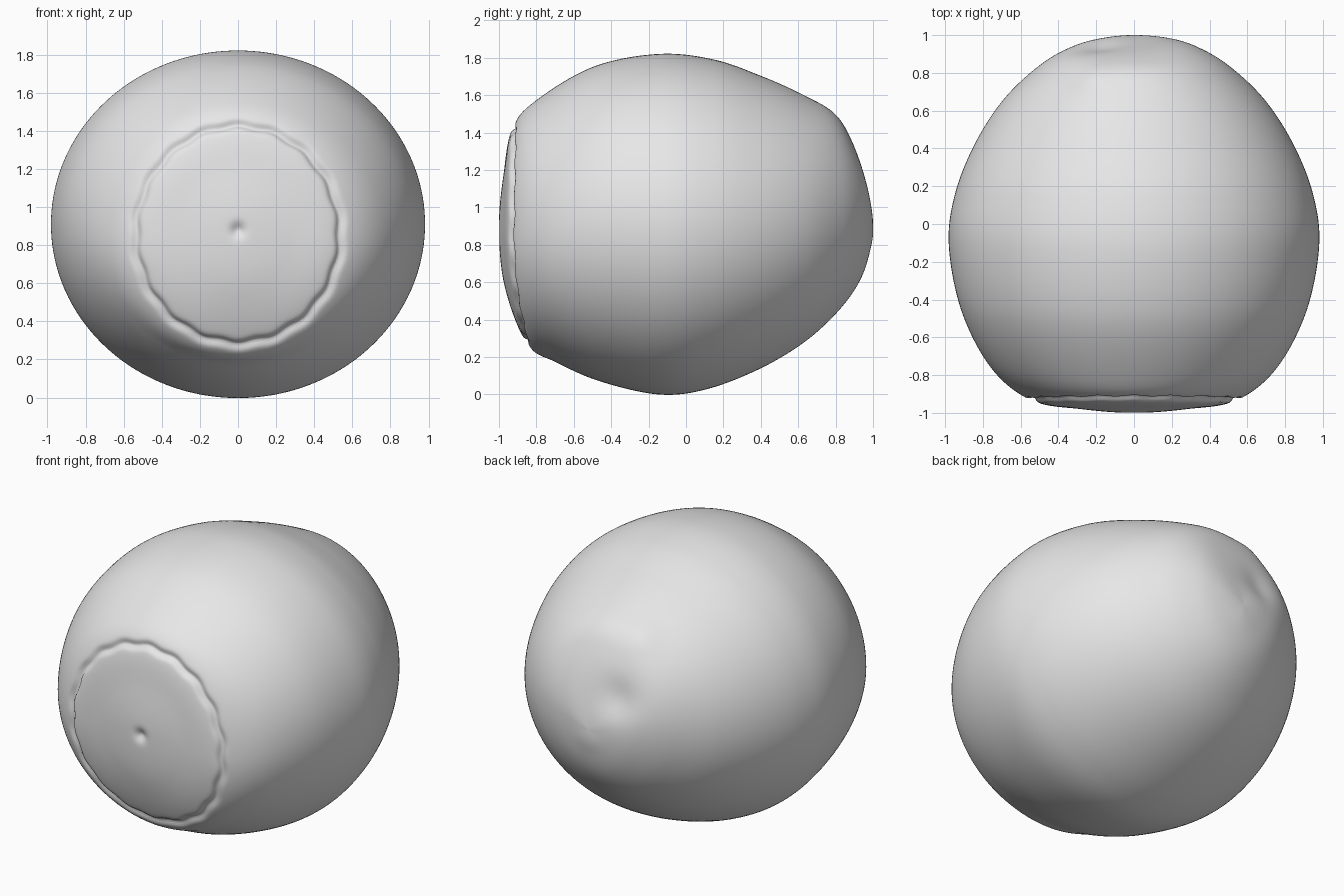
import bpy, bmesh, math
from mathutils import Vector

old = bpy.data.objects.get("Cube")
if old:
    bpy.data.objects.remove(old, do_unlink=True)

grey = bpy.data.materials.new("plain grey")
grey.use_nodes = True
grey.diffuse_color = (0.8, 0.8, 0.8, 1)
grey.node_tree.nodes["Principled BSDF"].inputs["Base Color"].default_value = (0.8, 0.8, 0.8, 1)

# Cross-sections from front to back:
# side y, half width, top y, top z, bottom y, bottom z
SECTIONS = [
    (-1.00, 0.00, -1.00, 0.90, -1.00, 0.90),
    (-0.98, 0.28, -0.975, 1.18, -0.97, 0.58),
    (-0.935, 0.54, -0.93, 1.42, -0.85, 0.27),
    (-0.77, 0.75, -0.81, 1.565, -0.69, 0.17),
    (-0.47, 0.91, -0.50, 1.75, -0.46, 0.07),
    (-0.12, 0.98, -0.15, 1.82, -0.15, 0.00),
    (0.15, 0.95, 0.15, 1.79, 0.10, 0.025),
    (0.42, 0.845, 0.42, 1.695, 0.38, 0.13),
    (0.66, 0.69, 0.64, 1.595, 0.62, 0.27),
    (0.84, 0.50, 0.79, 1.505, 0.80, 0.43),
    (0.94, 0.33, 0.875, 1.38, 0.92, 0.59),
    (0.985, 0.18, 0.95, 1.18, 0.98, 0.75),
    (1.00, 0.00, 1.00, 0.92, 1.00, 0.92),
]
SEGMENTS, STEPS = 160, 20


def mirrored(s):
    """Section on the far side of a pole, so the ends round over smoothly."""
    return (s[0], -s[1], s[4], s[5], s[2], s[3])


def spline(a, b, c, d, t):
    return [0.5 * (2 * q + (r - p) * t + (2 * p - 5 * q + 4 * r - s) * t * t
                   + (3 * q - p - 3 * r + s) * t ** 3) for p, q, r, s in zip(a, b, c, d)]


def bump(distance, width):
    return math.exp(-(distance / width) ** 2)


def ring(bm, sec):
    ym, w, yt, zt, yb, zb = sec
    verts = []
    for i in range(SEGMENTS):
        a = math.tau * i / SEGMENTS
        c, s = math.cos(a), math.sin(a)
        y = ym * s * s + (yt if c > 0 else yb) * c * c
        verts.append(bm.verts.new((w * s, y, (zt + zb) / 2 + c * (zt - zb) / 2)))
    return verts


# Loft the body
bm = bmesh.new()
pts = [mirrored(SECTIONS[1])] + SECTIONS + [mirrored(SECTIONS[-2])]
secs = [spline(*pts[k:k + 4], j / STEPS) for k in range(len(pts) - 3) for j in range(STEPS)]
rings = [ring(bm, s) for s in secs[1:]]
for r0, r1 in zip(rings, rings[1:]):
    for i in range(SEGMENTS):
        n = (i + 1) % SEGMENTS
        bm.faces.new((r0[i], r0[n], r1[n], r1[i]))
for r, y, z in ((rings[0], -1, 0.90), (rings[-1], 1, 0.92)):
    pole = bm.verts.new((0, y, z))
    for i in range(SEGMENTS):
        bm.faces.new((r[i], r[(i + 1) % SEGMENTS], pole))
bmesh.ops.recalc_face_normals(bm, faces=bm.faces)
bm.normal_update()

# Scalloped groove and centre dimple on the front, dent and ridge on the back
moves = []
for v in bm.verts:
    p, depth = v.co, 0.0
    if p.y < -0.7:
        dx, dz = p.x / 0.54, (p.z - 0.855) / 0.575
        wave = 0.012 * math.cos(18 * math.atan2(dx, dz))
        depth += 0.022 * bump(math.hypot(dx, dz) - 1 - wave, 0.035)
        depth += 0.025 * bump(math.hypot(p.x, p.z - 0.88), 0.035)
    elif p.y > 0.4:
        depth += 0.035 * bump((p - Vector((-0.18, 0.93, 1.14))).length, 0.13)
        depth -= 0.012 * bump((p - Vector((-0.22, 0.77, 1.48))).length, 0.10)
    moves.append((v, v.normal * depth))
for v, move in moves:
    v.co -= move

mesh = bpy.data.meshes.new("rounded_body")
bm.to_mesh(mesh)
bm.free()
mesh.materials.append(grey)
mesh.shade_smooth()
body = bpy.data.objects.new("rounded_body", mesh)
bpy.context.collection.objects.link(body)
